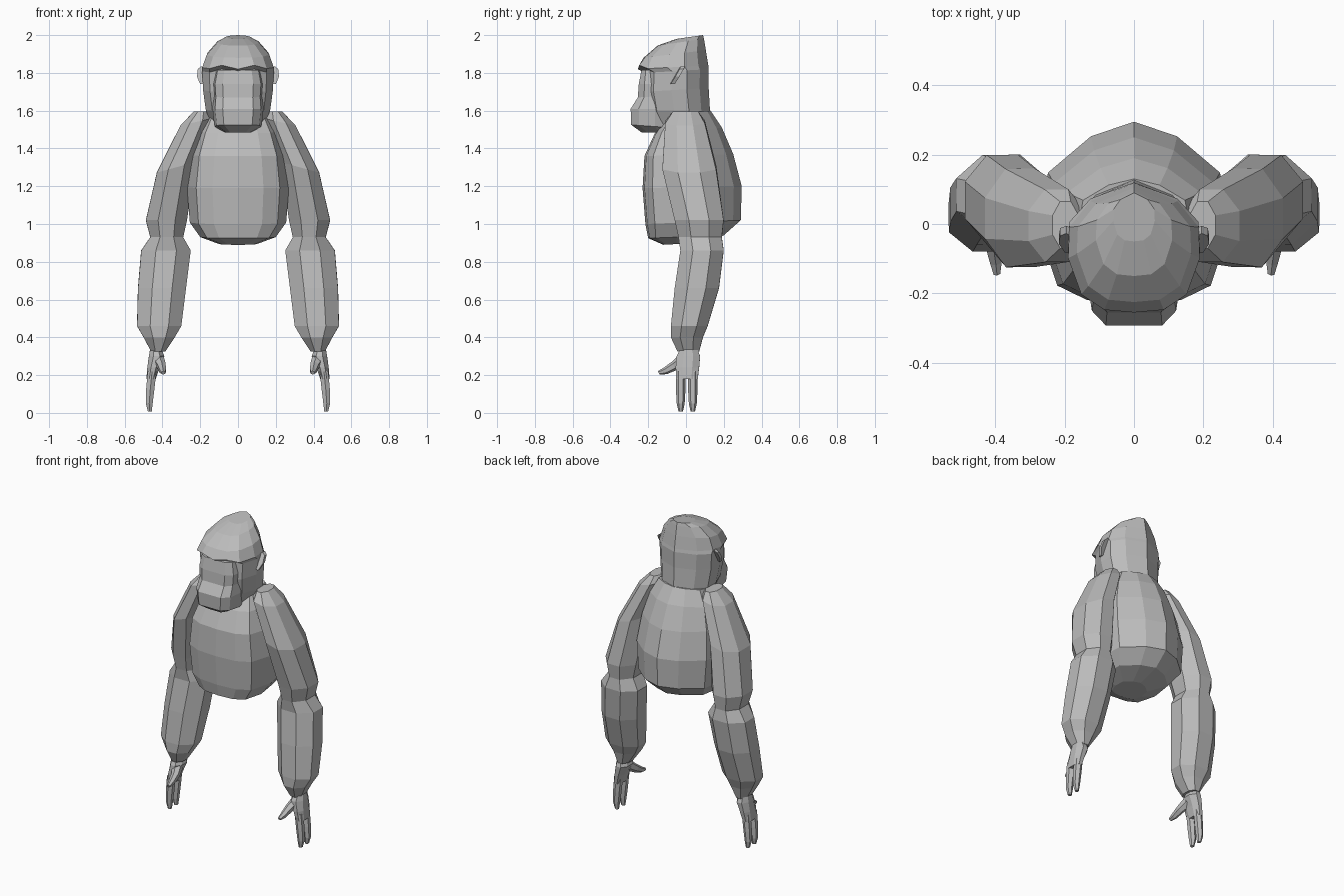
import bpy, bmesh, math
from mathutils import Vector

if "Cube" in bpy.data.objects:
    bpy.data.objects.remove(bpy.data.objects["Cube"])

fur = bpy.data.materials.new("grey")
fur.diffuse_color = (0.5, 0.5, 0.5, 1)
fur.use_nodes = True
fur.node_tree.nodes["Principled BSDF"].inputs["Base Color"].default_value = fur.diffuse_color


def loft(name, rings):
    """Skin a list of equal-length rings into a closed flat-shaded mesh."""
    bm = bmesh.new()
    rows = [[bm.verts.new(p) for p in r] for r in rings]
    n = len(rows[0])
    for a, b in zip(rows, rows[1:]):
        for i in range(n):
            j = (i + 1) % n
            bm.faces.new((a[i], a[j], b[j], b[i]))
    bm.faces.new(rows[0])
    bm.faces.new(rows[-1])
    bmesh.ops.recalc_face_normals(bm, faces=bm.faces)
    me = bpy.data.meshes.new(name)
    bm.to_mesh(me)
    bm.free()
    me.materials.append(fur)
    ob = bpy.data.objects.new(name, me)
    bpy.context.collection.objects.link(ob)
    return ob


def sym_ring(half, zf, zb, rx, yf, yb, lift=0.0):
    """Symmetric ring: half outline (x share, depth share) from front to back."""
    pts = [Vector((fx * rx, yf + (yb - yf) * fy,
                   zf + (zb - zf) * fy + (lift if i == 1 else 0)))
           for i, (fx, fy) in enumerate(half)]
    return pts + [Vector((-p.x, p.y, p.z)) for p in pts[-2:0:-1]]


# torso
chest = [(0, 0), (.5, .02), (.82, .1), (1, .38), (.92, .72), (.46, .92), (0, 1)]
loft("torso", [sym_ring(chest, *r) for r in (
    (.89, .90, .10, -.12, .06),
    (.925, .94, .20, -.20, .20),
    (1.0, 1.02, .255, -.215, .29),
    (1.19, 1.2, .27, -.23, .295),
    (1.36, 1.37, .25, -.22, .25),
    (1.48, 1.51, .21, -.165, .19),
    (1.58, 1.60, .16, -.09, .13))])

# head with overhanging brow and pointed back crown
skull = [(0, 0), (.45, .02), (.8, .14), (1, .42), (.98, .66), (.66, .86), (0, 1)]
loft("head", [sym_ring(skull, *r) for r in (
    (1.50, 1.48, .125, -.16, .17),
    (1.60, 1.60, .17, -.20, .127),
    (1.70, 1.72, .185, -.22, .12),
    (1.80, 1.82, .19, -.215, .12, .02),
    (1.82, 1.84, .19, -.255, .118, .02),
    (1.88, 1.92, .165, -.225, .105),
    (1.945, 1.98, .11, -.15, .095),
    (1.98, 2.0, .06, -.05, .09))])

# face and muzzle
snout = [(0, 0), (.6, .0), (.9, .2), (1, .6), (.8, 1), (0, 1)]
loft("muzzle", [sym_ring(snout, *r) for r in (
    (1.485, 1.485, .07, -.235, -.08),
    (1.525, 1.51, .125, -.29, -.08),
    (1.61, 1.61, .135, -.293, -.08),
    (1.67, 1.68, .13, -.255, -.09),
    (1.74, 1.74, .135, -.25, -.1),
    (1.815, 1.815, .12, -.236, -.12))])

# shared limb cross-section
oct_ring = [(math.cos(math.radians(a)), math.sin(math.radians(a)))
            for a in range(22, 382, 45)]


def box_ring(s, z, x0, x1, y0, y1, tilt=0.0):
    """Eight-sided ring filling the given x and y range."""
    k = 1 / math.cos(math.radians(22))
    return [Vector((s * ((x0 + x1) / 2 + c * k * (x1 - x0) / 2),
                    (y0 + y1) / 2 + d * k * (y1 - y0) / 2, z - tilt * c))
            for c, d in oct_ring]


def tube(name, path):
    """Tapered six-sided finger along (x, y, z, radius) points."""
    pts = [Vector(p[:3]) for p in path]
    axis = (pts[-1] - pts[0]).normalized()
    u = axis.cross(Vector((1, 0, 0))).normalized()
    v = axis.cross(u)
    loft(name, [[p + (u * math.cos(a) + v * math.sin(a)) * q[3]
                 for a in (math.pi * i / 3 for i in range(6))]
                for p, q in zip(pts, path)])


for side, s in (("right", 1), ("left", -1)):
    # upper arm, elbow pinch and forearm
    loft(side + "_arm", [box_ring(s, *r) for r in (
        (1.595, .16, .235, -.07, .065),
        (1.54, .14, .305, -.11, .10, .02),
        (1.30, .225, .43, -.125, .16, .03),
        (1.02, .27, .488, -.06, .20),
        (.93, .29, .465, -.04, .19),
        (.86, .25, .513, -.03, .20),
        (.66, .275, .53, -.06, .175),
        (.46, .30, .535, -.08, .115),
        (.40, .335, .50, -.08, .09),
        (.325, .385, .46, -.045, .07))])
    # palm
    loft(side + "_palm", [box_ring(s, *r) for r in (
        (.34, .405, .465, -.03, .06),
        (.30, .39, .472, -.05, .075),
        (.24, .415, .48, -.055, .07),
        (.18, .435, .485, -.05, .062))])
    # two fingers and a thumb
    for part, y in (("front_finger", -.028), ("back_finger", .036)):
        tube(f"{side}_{part}", [(s * .455, y, .22, .026), (s * .465, y, .12, .025),
                                (s * .47, y, .05, .021), (s * .467, y, .008, .012)])
    tube(side + "_thumb", [(s * .425, -.01, .285, .035), (s * .405, -.06, .25, .026),
                           (s * .398, -.11, .222, .019), (s * .395, -.143, .212, .011)])
    # ear: thin plate flaring outward
    outline = [(.165, -.06, 1.75), (.20, -.06, 1.74), (.217, -.035, 1.78),
               (.213, -.012, 1.82), (.195, -.005, 1.835), (.165, -.02, 1.82)]
    loft(side + "_ear", [[Vector((s * x, y + d, z)) for x, y, z in outline]
                         for d in (-.022, 0)])
